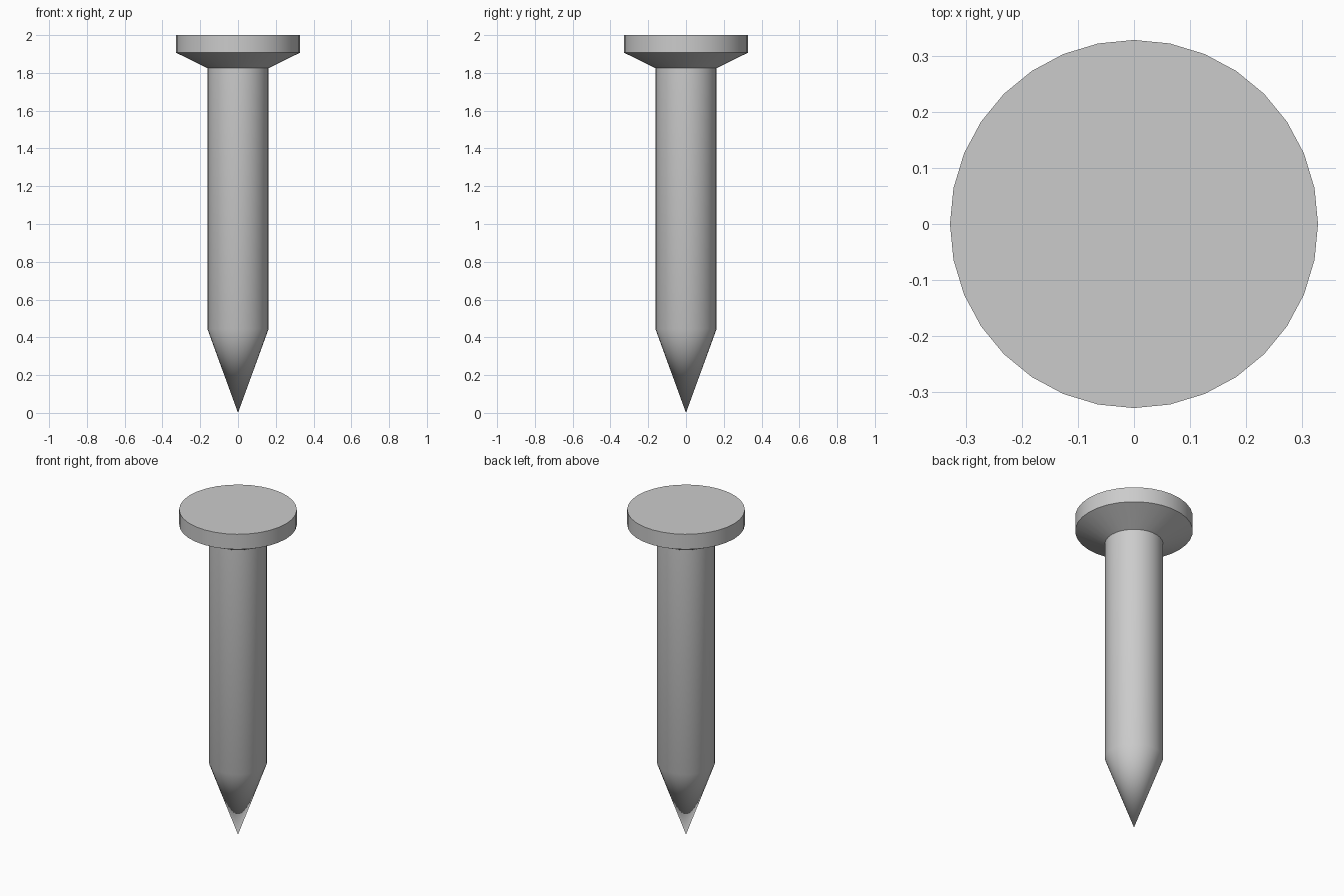
import bpy, bmesh, math

if "Cube" in bpy.data.objects:
    bpy.data.objects.remove(bpy.data.objects["Cube"])

SIDES = 32
# (radius, height) from the point up to the rim of the head
PROFILE = [(0.162, 0.445), (0.162, 1.825), (0.328, 1.907), (0.328, 2.0)]

bm = bmesh.new()
tip = bm.verts.new((0, 0, 0))
rings = []
for r, z in PROFILE:
    angles = [2 * math.pi * i / SIDES for i in range(SIDES)]
    rings.append([bm.verts.new((r * math.cos(a), r * math.sin(a), z)) for a in angles])

for i in range(SIDES):
    j = (i + 1) % SIDES
    # pointed end
    bm.faces.new((tip, rings[0][j], rings[0][i]))
    # shaft, flared underside and rim of the head
    for low, high in zip(rings, rings[1:]):
        bm.faces.new((low[i], low[j], high[j], high[i]))
# flat top of the head
bm.faces.new(rings[-1])

mesh = bpy.data.meshes.new("nail")
bm.to_mesh(mesh)
bm.free()
nail = bpy.data.objects.new("nail", mesh)
bpy.context.collection.objects.link(nail)

# smooth shaft and point, crisp head edges
bpy.context.view_layer.objects.active = nail
nail.select_set(True)
bpy.ops.object.shade_smooth_by_angle(angle=math.radians(30))
